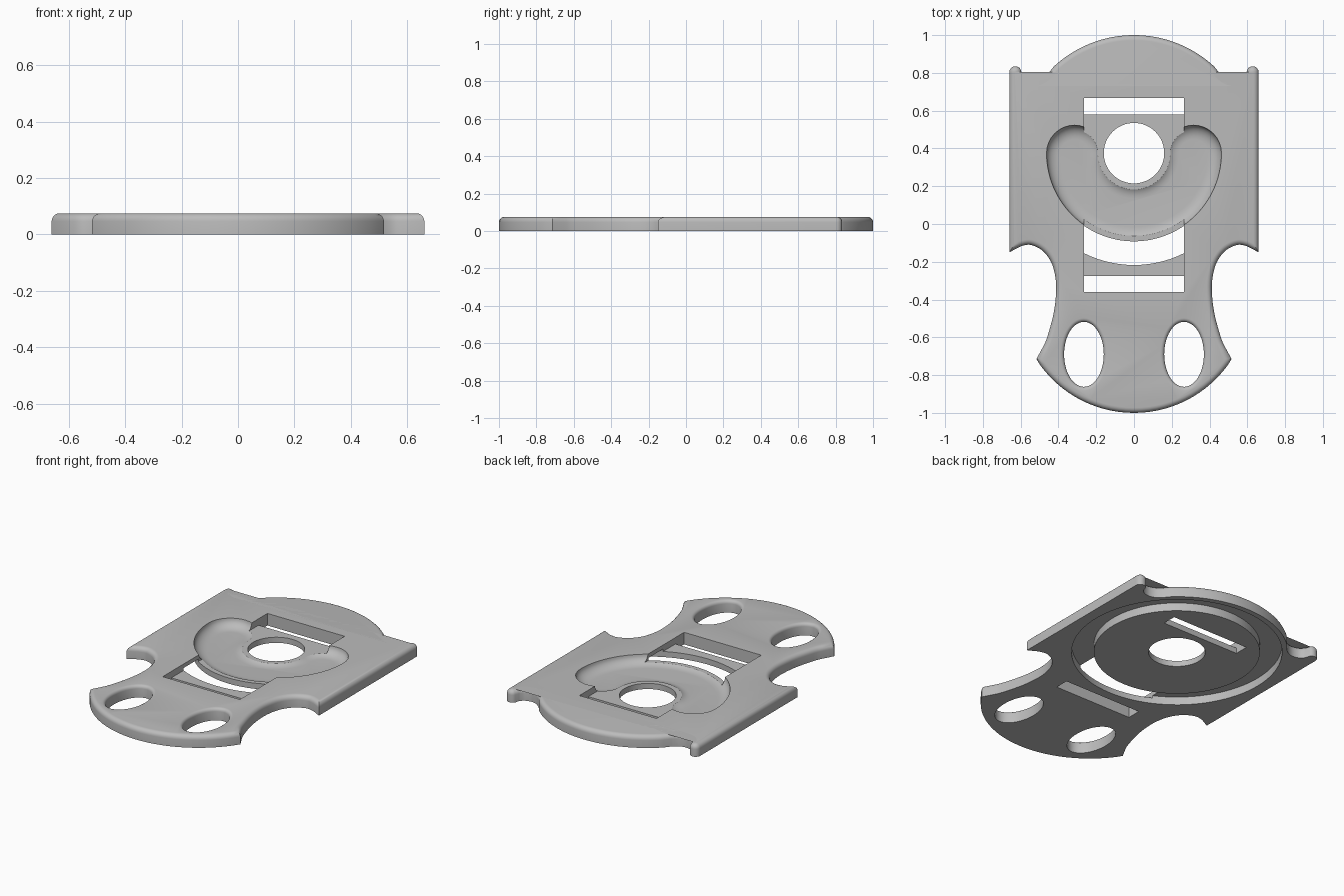
import bpy, bmesh, math
from math import sin, cos, pi, acos

if "Cube" in bpy.data.objects:
    bpy.data.objects.remove(bpy.data.objects["Cube"])

T = 0.075          # plate thickness
CY = 0.375         # centre of the round dial
SLOT, FLOOR = 0.035, 0.022

grey = bpy.data.materials.new("grey")
grey.diffuse_color = (0.5, 0.5, 0.5, 1)
grey.use_nodes = True
grey.node_tree.nodes["Principled BSDF"].inputs["Base Color"].default_value = grey.diffuse_color


def arc(cx, cy, r, a0, a1, n, ry=None):
    """Points on an arc, angles in degrees."""
    out = []
    for i in range(n + 1):
        a = math.radians(a0 + (a1 - a0) * i / n)
        out.append((cx + r * cos(a), cy + (ry or r) * sin(a)))
    return out


def loft(name, rings, cyclic=False):
    """Skin a stack of (outline, z) rings; cap the ends unless cyclic."""
    bm = bmesh.new()
    vs = [[bm.verts.new((x, y, z)) for x, y in pts] for pts, z in rings]
    n = len(vs[0])
    pairs = list(zip(vs, vs[1:]))
    if cyclic:
        pairs.append((vs[-1], vs[0]))
    else:
        bm.faces.new(vs[0][::-1])
        bm.faces.new(vs[-1])
    for a, b in pairs:
        for i in range(n):
            j = (i + 1) % n
            bm.faces.new((a[i], a[j], b[j], b[i]))
    bm.normal_update()
    if bm.calc_volume(signed=True) < 0:
        bmesh.ops.reverse_faces(bm, faces=bm.faces[:])
    me = bpy.data.meshes.new(name)
    bm.to_mesh(me)
    bm.free()
    ob = bpy.data.objects.new(name, me)
    bpy.context.collection.objects.link(ob)
    me.materials.append(grey)
    return ob


def box(name, x, y0, y1, z0, z1):
    pts = [(-x, y0), (x, y0), (x, y1), (-x, y1)]
    return loft(name, [(pts, z0), (pts, z1)])


def spline(ctrl, n=6):
    """Catmull-Rom curve through the control points."""
    p = [ctrl[0]] + ctrl + [ctrl[-1]]
    out = []
    for k in range(1, len(p) - 2):
        for i in range(n):
            t = i / n
            out.append(tuple(
                0.5 * (2 * p[k][c] + (p[k + 1][c] - p[k - 1][c]) * t
                       + (2 * p[k - 1][c] - 5 * p[k][c] + 4 * p[k + 1][c] - p[k + 2][c]) * t * t
                       + (3 * p[k][c] - p[k - 1][c] - 3 * p[k + 1][c] + p[k + 2][c]) * t ** 3)
                for c in (0, 1)))
    return out + [ctrl[-1]]


# Plate outline, right half from the back middle to the front middle
half = arc(0, CY, 0.625, 90, 47, 24)
half += spline([(0.455, 0.795), (0.49, 0.768), (0.53, 0.758), (0.57, 0.768), (0.592, 0.79)], 4)
half += arc(0.628, 0.803, 0.032, 150, 0, 8)
half += [(0.66, -0.15)]
half += spline([(0.60, -0.118), (0.55, -0.11), (0.49, -0.137), (0.445, -0.19),
                (0.42, -0.26), (0.412, -0.35), (0.425, -0.47), (0.46, -0.6), (0.484, -0.655)], 5)
half += [(0.517, -0.715)]
half += arc(0, -0.386, 0.614, -32.4, -90, 15)[1:]
outline = half + [(-x, y) for x, y in half[-2:0:-1]]
plate = loft("plate", [(outline, 0), (outline, T)])

# Rounded upper rim
bm = bmesh.new()
bm.from_mesh(plate.data)
rim = [e for e in bm.edges if all(v.co.z > T - 1e-4 for v in e.verts)]
bmesh.ops.bevel(bm, geom=rim, offset=0.028, offset_type='OFFSET', segments=5,
                profile=0.5, affect='EDGES', clamp_overlap=False)
bm.to_mesh(plate.data)
bm.free()

cutters = []

# Ring groove on the underside
big, small = (arc(0, CY, r, 0, 360, 96)[:-1] for r in (0.592, 0.467))
cutters.append(loft("under_groove", [(big, -0.02), (big, 0.05), (small, 0.05), (small, -0.02)], True))

# Shallow ring step on the top, stopping beside the strap slot
ao, ai = (math.degrees(acos(0.28 / r)) for r in (0.59, 0.465))
step = arc(0, CY, 0.59, -ao, 180 + ao, 80) + arc(0, CY, 0.465, 180 + ai, -ai, 80)
cutters.append(loft("top_step", [(step, T - 0.012), (step, T + 0.02)]))


# Curved dished pocket around the centre hole
def pocket(d):
    return (arc(0, CY, 0.39 + d, 180, 360, 56)
            + arc(0.315, CY, 0.075 + d, 0, 180, 16)[1:]
            + arc(0, CY, 0.24 - d, 360, 180, 56)[1:]
            + arc(-0.315, CY, 0.075 + d, 0, 180, 16)[1:-1])


rings = []
for i in range(8):
    t = i / 7 * pi / 2
    rings.append((pocket(0.073 * sin(t)), FLOOR + (T - FLOOR) * (1 - cos(t))))
rings.append((pocket(0.073), T + 0.02))
cutters.append(loft("pocket", rings))

# Strap channel and its two through slots
cutters.append(box("strap_channel", 0.265, -0.36, 0.667, SLOT, T + 0.03))
cutters.append(box("back_slot", 0.265, 0.58, 0.667, -0.03, T + 0.04))
cutters.append(box("front_slot", 0.265, -0.36, -0.275, -0.03, T + 0.04))

# Centre hole
hole = arc(0, CY, 0.16, 0, 360, 64)[:-1]
cutters.append(loft("centre_hole", [(hole, -0.03), (hole, T + 0.05)]))

# Oval finger holes with a rounded rim
for s in (-1, 1):
    rings = [(-0.03, 0)] + [(T - 0.02 + 0.02 * sin(k * pi / 8), 0.02 * (1 - cos(k * pi / 8)))
                            for k in range(5)] + [(T + 0.03, 0.02)]
    cutters.append(loft("oval_hole", [
        (arc(s * 0.265, -0.69, 0.105 + d, 0, 360, 56, 0.172 + d)[:-1], z) for z, d in rings]))

# Apply the cuts, keeping the previous shape if a cut leaves nothing
bpy.context.view_layer.objects.active = plate
plate.select_set(True)
for c in cutters:
    before = plate.data.copy()
    m = plate.modifiers.new(c.name, 'BOOLEAN')
    m.operation, m.solver, m.object = 'DIFFERENCE', 'EXACT', c
    bpy.ops.object.modifier_apply(modifier=m.name)
    if len(plate.data.polygons) < 100:
        plate.data = before
for c in cutters:
    bpy.data.objects.remove(c, do_unlink=True)

bpy.ops.object.select_all(action='DESELECT')
plate.select_set(True)
bpy.ops.object.shade_smooth_by_angle(angle=math.radians(30))
